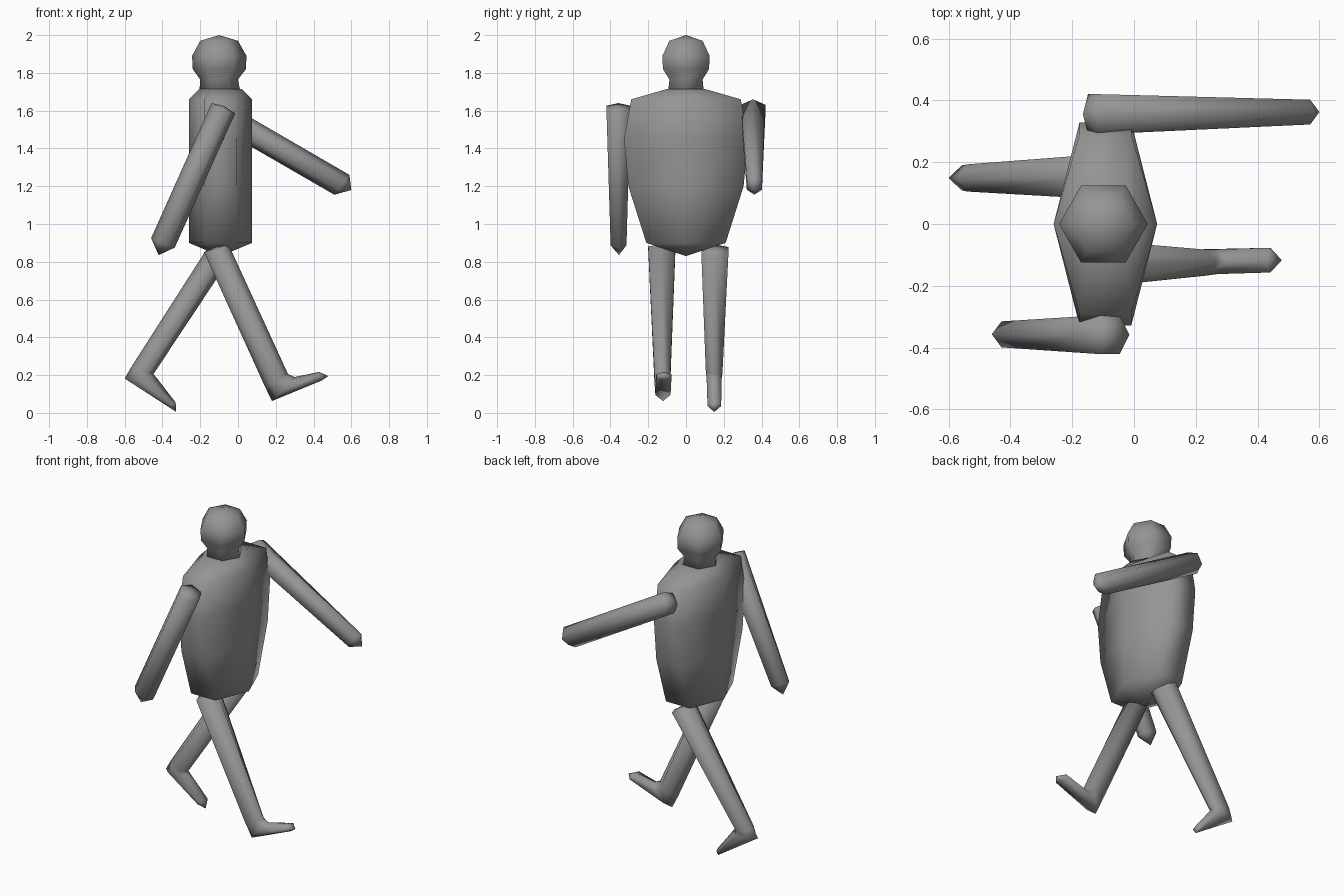
import bpy, bmesh, math

grey = bpy.data.materials.new("plain grey")
grey.diffuse_color = (0.3, 0.3, 0.3, 1)


def ring(a, b, y, h):
    """Six-sided section spanning a to b in the xz plane, h deep to each side of y."""
    cx, cz = (a[0] + b[0]) / 2, (a[1] + b[1]) / 2
    ux, uz = (b[0] - a[0]) / 2, (b[1] - a[1]) / 2
    pts = []
    for i in range(6):
        t = math.radians(60 * i)
        c, s = math.cos(t), math.sin(t) / math.sin(math.radians(60))
        pts.append((cx + ux * c, y + h * s, cz + uz * c))
    return pts


def loft(name, rings, start, end):
    """Skin the sections together and close both ends with a point."""
    bm = bmesh.new()
    loops = [[bm.verts.new(p) for p in r] for r in rings]
    for lo, hi in zip(loops, loops[1:]):
        for i in range(6):
            j = (i + 1) % 6
            bm.faces.new((lo[i], lo[j], hi[j], hi[i]))
    for loop, tip in ((loops[0], start), (loops[-1], end)):
        v = bm.verts.new(tip)
        for i in range(6):
            bm.faces.new((loop[i], loop[(i + 1) % 6], v))
    bmesh.ops.recalc_face_normals(bm, faces=bm.faces)
    for f in bm.faces:
        f.smooth = True
    me = bpy.data.meshes.new(name)
    bm.to_mesh(me)
    bm.free()
    me.materials.append(grey)
    ob = bpy.data.objects.new(name, me)
    bpy.context.collection.objects.link(ob)
    return ob


def level(z, x0, x1, h):
    return ring((x0, z), (x1, z), 0, h)


# Torso, straight in profile and barrel shaped from the front
loft("torso", [level(0.90, -0.26, 0.075, 0.21),
               level(1.20, -0.26, 0.075, 0.305),
               level(1.45, -0.26, 0.075, 0.328),
               level(1.66, -0.26, 0.075, 0.29),
               level(1.715, -0.205, 0.02, 0.10)],
     (-0.093, 0, 0.83), (-0.093, 0, 1.72))

# Neck and head
loft("head", [level(1.69, -0.205, 0.015, 0.095),
              level(1.765, -0.20, 0.0, 0.088),
              level(1.82, -0.24, 0.042, 0.122),
              level(1.89, -0.243, 0.045, 0.125),
              level(1.97, -0.20, 0.0, 0.088)],
     (-0.10, 0, 1.70), (-0.10, 0, 2.0))

# Arms, swung back and forward
loft("right_arm", [ring((-0.14, 1.64), (-0.015, 1.585), -0.358, 0.063),
                   ring((-0.46, 0.925), (-0.335, 0.875), -0.357, 0.042)],
     (-0.075, -0.358, 1.625), (-0.42, -0.355, 0.835))
loft("left_arm", [ring((-0.165, 1.545), (-0.10, 1.66), 0.355, 0.065),
                  ring((0.51, 1.155), (0.59, 1.26), 0.362, 0.040)],
     (-0.165, 0.355, 1.62), (0.60, 0.362, 1.18))

# Legs with tapering feet
loft("right_leg", [ring((-0.18, 0.85), (-0.05, 0.892), -0.128, 0.072),
                   ring((0.14, 0.145), (0.265, 0.205), -0.125, 0.042),
                   ring((0.18, 0.063), (0.30, 0.19), -0.122, 0.040),
                   ring((0.445, 0.172), (0.43, 0.217), -0.117, 0.040)],
     (-0.117, -0.128, 0.878), (0.478, -0.117, 0.195))
loft("left_leg", [ring((-0.15, 0.892), (-0.03, 0.835), 0.153, 0.072),
                  ring((-0.57, 0.235), (-0.448, 0.205), 0.149, 0.044),
                  ring((-0.60, 0.182), (-0.43, 0.185), 0.149, 0.040),
                  ring((-0.365, 0.03), (-0.33, 0.055), 0.150, 0.036)],
     (-0.09, 0.153, 0.872), (-0.328, 0.150, 0.005))
